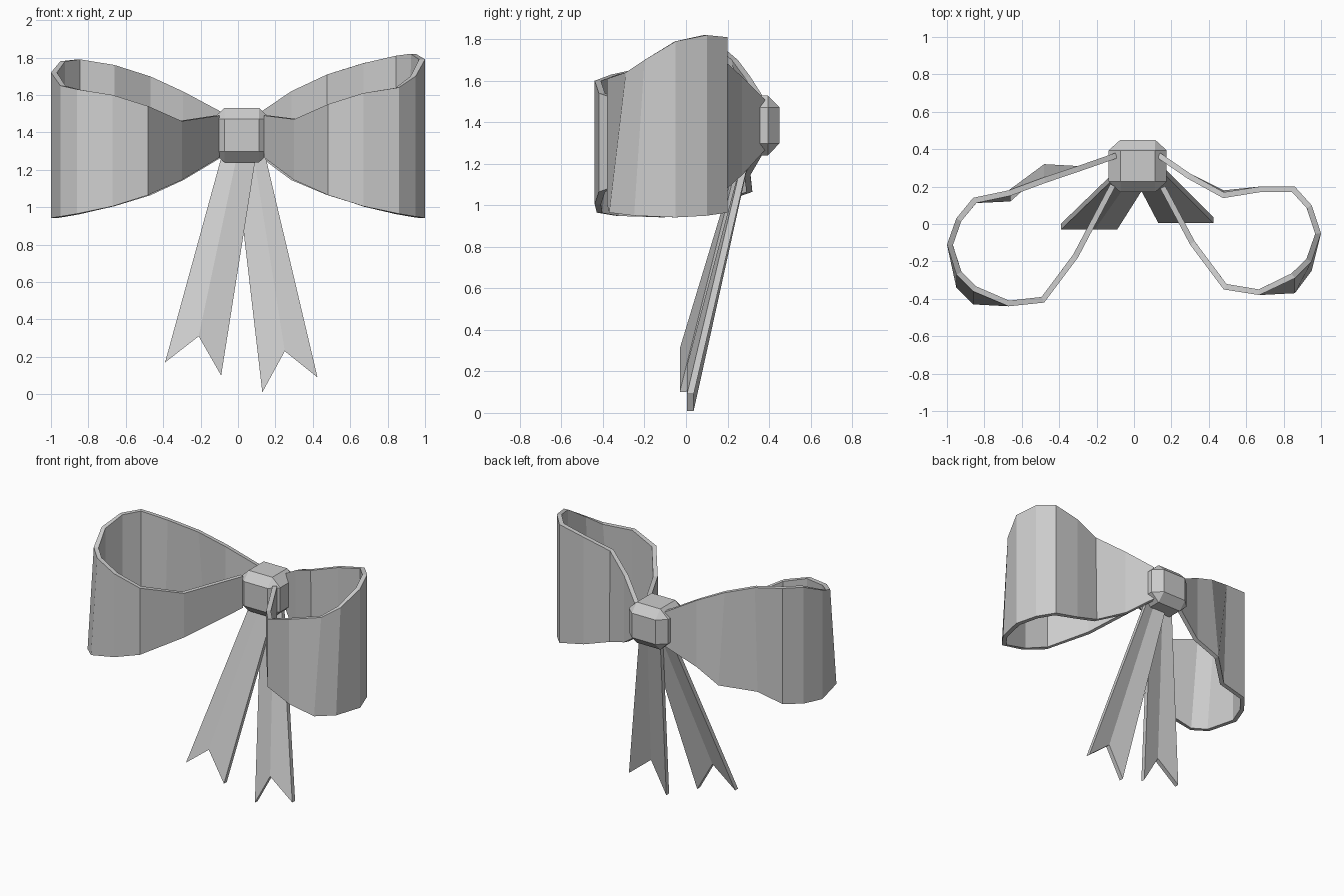
import bpy, bmesh
from mathutils import Vector

cube = bpy.data.objects.get("Cube")
if cube:
    bpy.data.objects.remove(cube, do_unlink=True)

grey = bpy.data.materials.new("ribbon_grey")
grey.use_nodes = True
GREY = (0.6, 0.6, 0.6, 1)
grey.diffuse_color = GREY
grey.node_tree.nodes["Principled BSDF"].inputs["Base Color"].default_value = GREY


def make_object(name, bm):
    mesh = bpy.data.meshes.new(name)
    bm.to_mesh(mesh)
    bm.free()
    mesh.materials.append(grey)
    obj = bpy.data.objects.new(name, mesh)
    bpy.context.collection.objects.link(obj)
    return obj


def make_strip(name, lower, upper, flip):
    """Ribbon between two edge paths, thickened towards its inner side."""
    bm = bmesh.new()
    low = [bm.verts.new(p) for p in lower]
    top = [bm.verts.new(p) for p in upper]
    for i in range(len(low) - 1):
        quad = [low[i], low[i + 1], top[i + 1], top[i]]
        bm.faces.new(quad[::-1] if flip else quad)
    obj = make_object(name, bm)
    solid = obj.modifiers.new("thickness", "SOLIDIFY")
    solid.thickness = 0.03
    solid.offset = -1
    solid.use_even_offset = True
    return obj


# Bow loops: stations run from the knot, along the front, round the end, and back
reach = [0.12, 0.30, 0.48, 0.67, 0.86, 0.95, 1.0]
base = [1.265, 1.145, 1.065, 1.005, 0.965, 0.95, 0.942]
reach += reach[-2::-1]
base += base[-2::-1]


def make_loop(name, side, y_low, y_top, z_top):
    xs = [side * r + (0.02 if r < 0.2 else 0) for r in reach]
    make_strip(name, list(zip(xs, y_low, base)), list(zip(xs, y_top, z_top)), side < 0)


make_loop("left_loop", 1,
          [.19, -.11, -.35, -.38, -.37, -.25, -.05, .10, .20, .20, .18, .27, .38],
          [.19, -.11, -.35, -.38, -.29, -.20, -.05, .10, .20, .20, .17, .27, .38],
          [1.49, 1.47, 1.55, 1.61, 1.64, 1.70, 1.79, 1.82, 1.81, 1.77, 1.71, 1.62, 1.51])
make_loop("right_loop", -1,
          [.20, -.18, -.42, -.44, -.43, -.34, -.11, .03, .14, .15, .32, .31, .38],
          [.20, -.18, -.42, -.44, -.36, -.27, -.11, .03, .14, .18, .25, .31, .38],
          [1.49, 1.46, 1.54, 1.60, 1.63, 1.65, 1.72, 1.78, 1.79, 1.76, 1.70, 1.62, 1.51])

# Knot: chamfered block
bm = bmesh.new()
bmesh.ops.create_cube(bm, size=2)
bmesh.ops.bevel(bm, geom=bm.edges[:], offset=0.4, segments=1, affect="EDGES")
bmesh.ops.scale(bm, vec=(0.155, 0.14, 0.145), verts=bm.verts)
bmesh.ops.translate(bm, vec=(0.02, 0.31, 1.385), verts=bm.verts)
make_object("knot", bm)


# Tails: two folded panels with a notched end
def make_tail(name, ends, tops, y_end, y_top):
    bm = bmesh.new()
    low = [bm.verts.new((x, y_end, z)) for x, z in ends]
    top = [bm.verts.new((x, y_top, 1.3)) for x in tops]
    faces = [bm.faces.new((low[i], low[i + 1], top[i + 1], top[i])) for i in range(2)]
    back = bmesh.ops.extrude_face_region(bm, geom=faces, use_keep_orig=True)["geom"]
    moved = [v for v in back if isinstance(v, bmesh.types.BMVert)]
    bmesh.ops.translate(bm, vec=Vector((0, 0.032, 0)), verts=moved)
    bmesh.ops.recalc_face_normals(bm, faces=bm.faces)
    make_object(name, bm)


make_tail("right_tail", [(-.39, .17), (-.21, .31), (-.09, .10)], [-.08, .0, .10], -.03, .27)
make_tail("left_tail", [(.13, .01), (.25, .23), (.425, .09)], [-.02, .08, .14], .005, .29)
